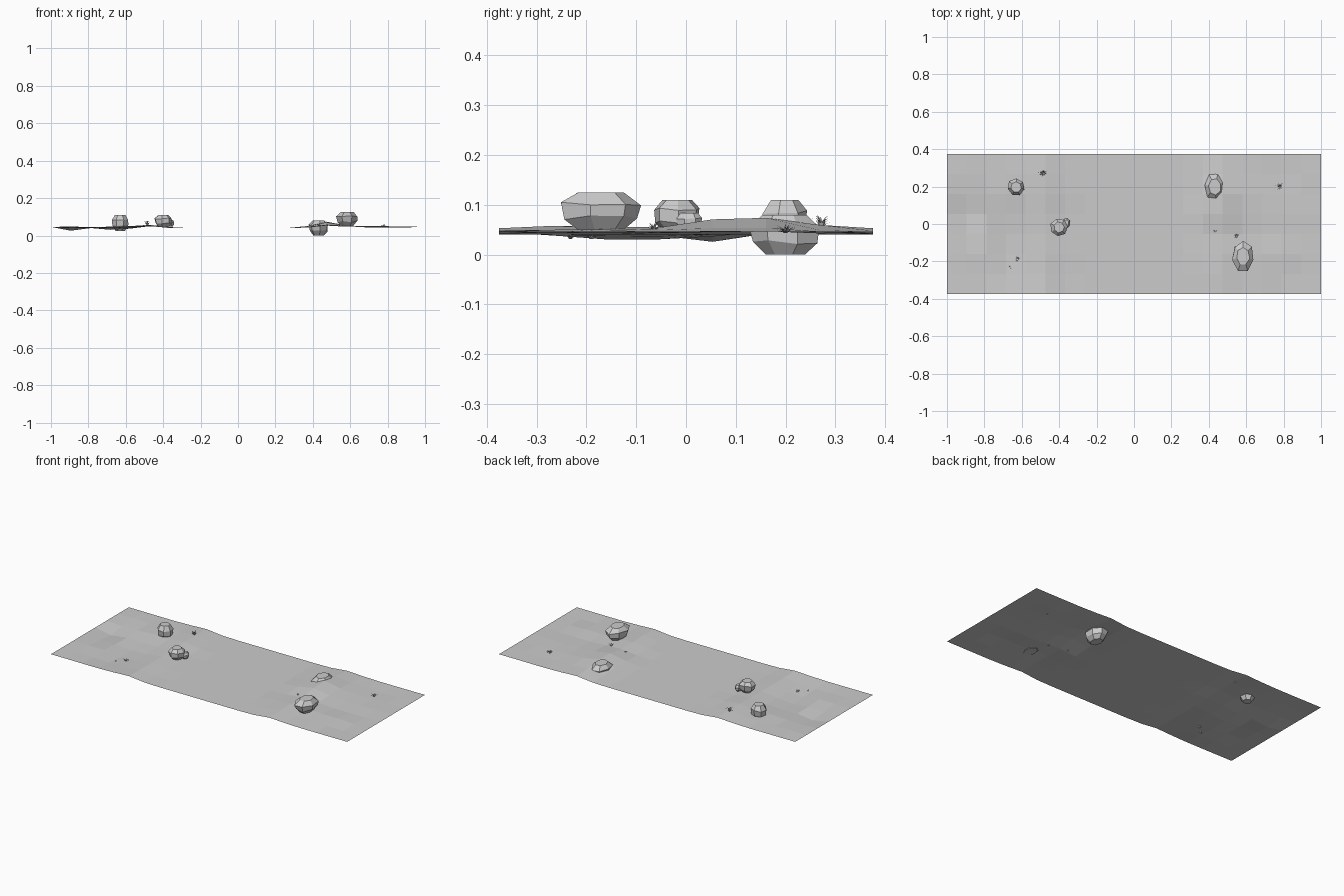
import bpy, bmesh, math, random
from mathutils import Vector

if "Cube" in bpy.data.objects:
    bpy.data.objects.remove(bpy.data.objects["Cube"])

random.seed(7)
NX, NY = 19, 7
HX, HY = 1.0, 0.375


def make(name, bm):
    mesh = bpy.data.meshes.new(name)
    bm.normal_update()
    bm.to_mesh(mesh)
    bm.free()
    ob = bpy.data.objects.new(name, mesh)
    bpy.context.collection.objects.link(ob)
    return ob


# Ground: flat central track with slightly raised, uneven verges
PROFILE = [(0, .04), (.27, .04), (.368, .042), (.474, .053), (.58, .048), (.7, .045), (1, .046)]
BUMPS = [  # x, y, height, radius
    (.474, .12, .024, .11), (.42, -.22, .008, .1), (.70, -.2, .008, .1),
    (-.9, .053, -.021, .09), (-.63, -.02, -.018, .1), (-.65, -.2, -.014, .1),
    (-.42, -.2, -.006, .07), (-.48, .2, .006, .1)]


def ground_z(x, y):
    a = abs(x)
    z = PROFILE[-1][1]
    for (x0, z0), (x1, z1) in zip(PROFILE, PROFILE[1:]):
        if x0 <= a <= x1:
            z = z0 + (z1 - z0) * (a - x0) / (x1 - x0)
            break
    if .3 < a < .97 and abs(y) < .3:
        for bx, by, h, r in BUMPS:
            z += h * math.exp(-((x - bx) ** 2 + (y - by) ** 2) / (r * r))
    return z


bm = bmesh.new()
grid = []
for j in range(NY + 1):
    row = []
    for i in range(NX + 1):
        x, y = -HX + 2 * HX * i / NX, -HY + 2 * HY * j / NY
        jitter = random.uniform(-.003, .003) if .3 < abs(x) < .97 and 0 < j < NY else 0
        row.append(bm.verts.new((x, y, ground_z(x, y) + jitter)))
    grid.append(row)
for j in range(NY):
    for i in range(NX):
        bm.faces.new((grid[j][i], grid[j][i + 1], grid[j + 1][i + 1], grid[j + 1][i]))
make("ground", bm)


# Faceted boulders: irregular rings closed by flat top and bottom
def rock(name, center, size):
    bm = bmesh.new()
    n = 7
    spin = random.uniform(0, 1)
    rings = []
    for z, r in ((-1, .55), (-.35, .92), (.4, 1.0), (1, .6)):
        ring = []
        for k in range(n):
            a = spin + 2 * math.pi * k / n
            rr = r * random.uniform(.92, 1.04)
            ring.append((rr * math.cos(a), rr * math.sin(a),
                         z + (random.uniform(-.12, .12) if abs(z) < 1 else 0)))
        rings.append([bm.verts.new([center[i] + p[i] * size[i] / 2 for i in range(3)]) for p in ring])
    for lo, hi in zip(rings, rings[1:]):
        for k in range(n):
            m = (k + 1) % n
            bm.faces.new((lo[k], lo[m], hi[m], hi[k]))
    bm.faces.new(rings[0][::-1])
    bm.faces.new(rings[-1])
    make(name, bm)


rock("rock_back_left", (-.63, .197, .067), (.096, .096, .086))
rock("rock_mid_left", (-.40, -.018, .078), (.098, .1, .064))
rock("pebble_mid_left", (-.36, .006, .066), (.042, .056, .036))
rock("rock_front_right", (.583, -.173, .087), (.12, .168, .076))
rock("rock_sunken_right", (.432, .2, .04), (.11, .15, .08))


# Grass tufts: thin bent blades fanned out from one spot
def tuft(name, x, y, radius, height, blades=26):
    bm = bmesh.new()
    base = Vector((x, y, ground_z(x, y) - .002))
    for k in range(blades):
        a = 2 * math.pi * k / blades + random.uniform(-.2, .2)
        out = Vector((math.cos(a), math.sin(a), 0))
        side = Vector((-math.sin(a), math.cos(a), 0)) * radius * .05
        reach = radius * random.uniform(.35, 1)
        h = height * random.uniform(.5, 1) * (1.15 - .5 * reach / radius)
        root = base + out * radius * .1
        mid = base + out * reach * .5 + Vector((0, 0, h * .7))
        tip = base + out * reach + Vector((0, 0, h))
        v = [bm.verts.new(p) for p in (root - side, root + side, mid + side, mid - side, tip)]
        bm.faces.new(v[:4])
        bm.faces.new((v[3], v[2], v[4]))
    make(name, bm)


for n, args in enumerate([(-.485, .272, .03, .03), (-.622, -.19, .028, .02), (-.664, -.232, .019, .014),
                          (.78, .2, .027, .022), (.433, -.038, .015, .012), (.548, -.064, .024, .018)]):
    tuft("grass_tuft_%d" % (n + 1), *args)
